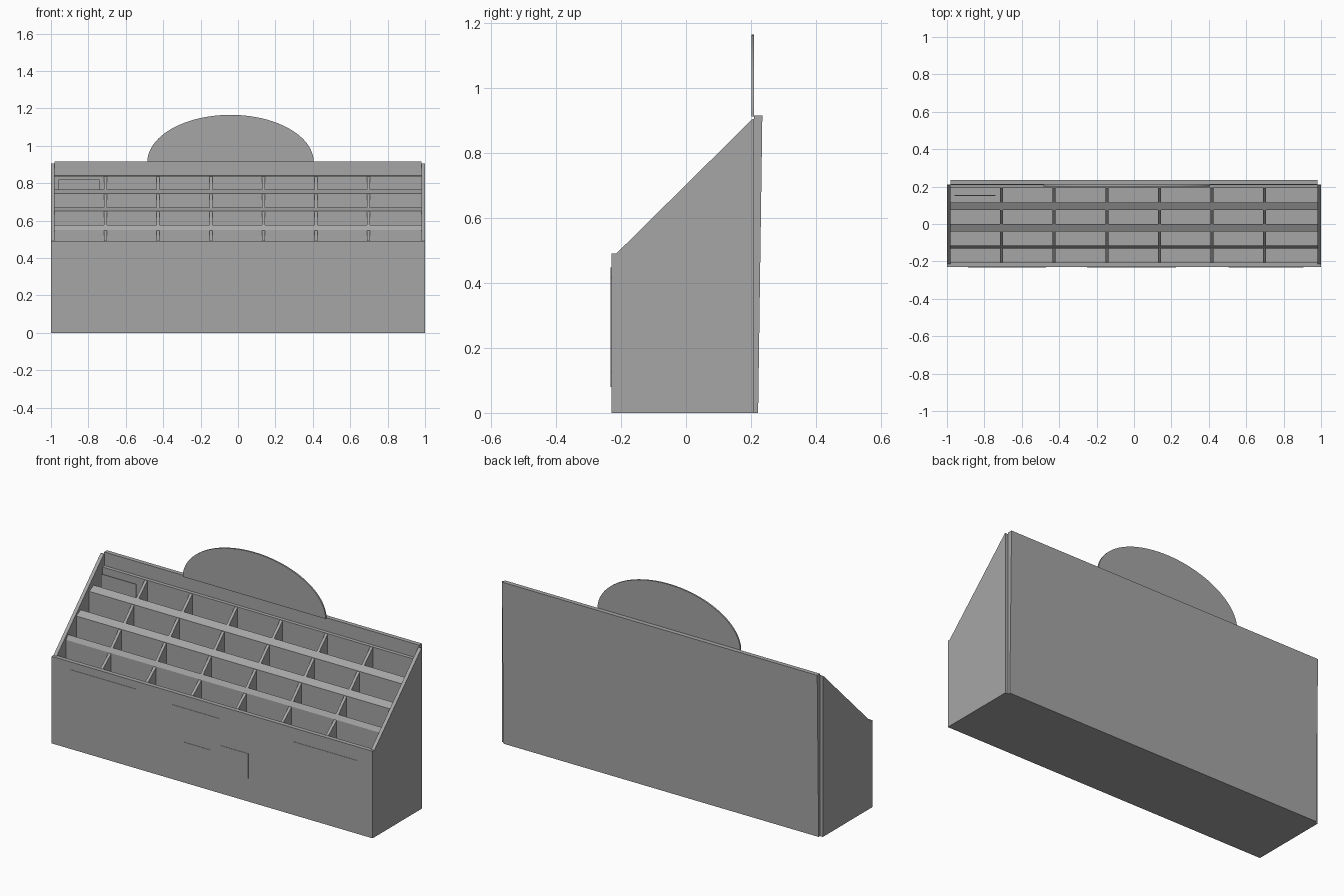
import bpy
import bmesh
import math

cube = bpy.data.objects.get("Cube")
if cube:
    bpy.data.objects.remove(cube, do_unlink=True)

grey = bpy.data.materials.new("plain_grey")
grey.use_nodes = True
colour = (0.38, 0.38, 0.38, 1)
grey.diffuse_color = colour
grey.node_tree.nodes["Principled BSDF"].inputs["Base Color"].default_value = colour


def prism(name, points, step):
    """Extrude a flat outline of 3D points along a step vector."""
    bm = bmesh.new()
    face = bm.faces.new([bm.verts.new(p) for p in points])
    moved = bmesh.ops.extrude_face_region(bm, geom=[face])["geom"]
    verts = [g for g in moved if isinstance(g, bmesh.types.BMVert)]
    bmesh.ops.translate(bm, verts=verts, vec=step)
    bmesh.ops.recalc_face_normals(bm, faces=bm.faces)
    mesh = bpy.data.meshes.new(name)
    bm.to_mesh(mesh)
    bm.free()
    mesh.materials.append(grey)
    obj = bpy.data.objects.new(name, mesh)
    bpy.context.collection.objects.link(obj)
    return obj


def side_profile(name, x0, x1, yz):
    return prism(name, [(x0, y, z) for y, z in yz], (x1 - x0, 0, 0))


def block(name, x0, x1, y0, y1, z0, z1):
    return side_profile(name, x0, x1, [(y0, z0), (y0, z1), (y1, z1), (y1, z0)])


# Outer case
side = [(-0.23, 0), (-0.23, 0.49), (-0.215, 0.49), (0.205, 0.905), (0.21, 0.905), (0.21, 0)]
side_profile("right_side", -1, -0.98, side)
side_profile("left_side", 0.98, 1, side)
block("front_panel", -0.98, 0.98, -0.23, -0.205, 0, 0.49)
block("base", -0.98, 0.98, -0.205, 0.21, 0, 0.012)
side_profile("back_panel", -0.982, 0.982,
             [(0.205, 0), (0.21, 0.915), (0.235, 0.915), (0.222, 0)])

# Tiered pockets: front y, front z, back y, back z
rows = [
    (-0.205, 0.49, -0.13, 0.55),
    (-0.115, 0.575, -0.04, 0.65),
    (0.0, 0.67, 0.075, 0.745),
    (0.115, 0.765, 0.192, 0.838),
]
for i, (yf, zf, yb, zb) in enumerate(rows):
    # Ledge wall behind each row, sloping up to the next one
    y_next, z_next = rows[i + 1][:2] if i < 3 else (0.208, 0.84)
    side_profile("tier_wall", -0.98, 0.98,
                 [(yb, 0.012), (yb, zb), (y_next, z_next), (y_next, 0.012)])
    for k in range(6):
        x = -0.005 + 0.281 * (k - 2.5)
        side_profile("pocket_divider", x - 0.008, x + 0.008,
                     [(yf, 0.012), (yf, zf - 0.003), (yb, zb - 0.003), (yb, 0.012)])

# Card standing in the top corner pocket
block("pocket_card", -0.96, -0.74, 0.15, 0.155, 0.5, 0.82)

# Half-oval header board
arc = [math.pi * i / 48 for i in range(49)]
prism("header_board",
      [(-0.04 + 0.445 * math.cos(a), 0.201, 0.912 + 0.253 * math.sin(a)) for a in arc],
      (0, 0.009, 0))

# Thin panels laid on the front
for x0, x1, z0, z1 in [(-0.887, -0.47, 0.10, 0.447), (-0.25, 0.05, 0.27, 0.42),
                       (-0.18, -0.006, 0.08, 0.228), (0.05, 0.225, 0.13, 0.27),
                       (0.506, 0.906, 0.128, 0.413)]:
    block("front_plate", x0, x1, -0.232, -0.229, z0, z1)
